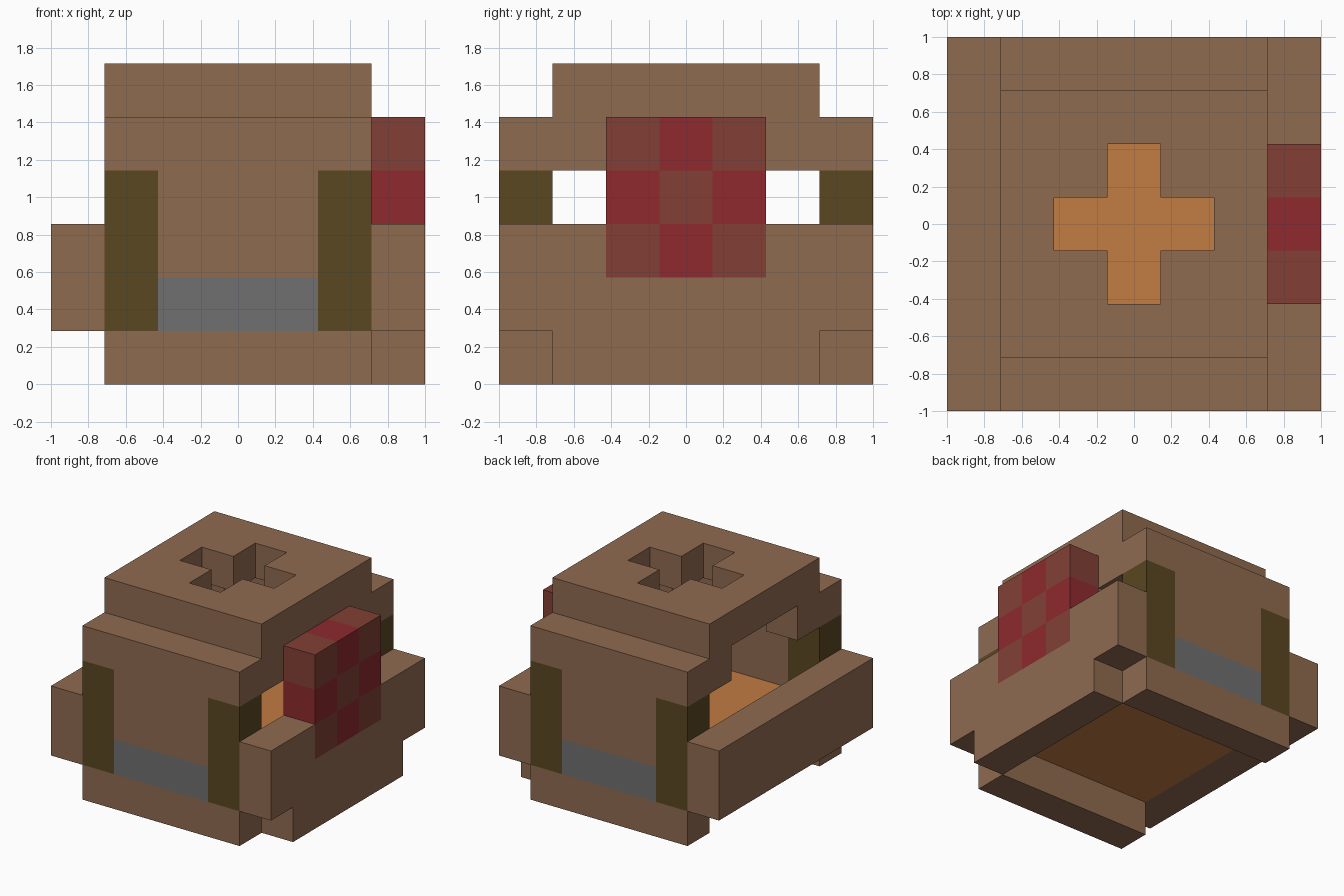
import bpy
import bmesh
from itertools import product
from mathutils import Vector

cube = bpy.data.objects.get("Cube")
if cube:
    bpy.data.objects.remove(cube, do_unlink=True)

UNIT = 2 / 7                       # edge of one block
ORIGIN = Vector((-1, -1, 0))


def material(name, hex_code):
    srgb = [int(hex_code[i:i + 2], 16) / 255 for i in (0, 2, 4)]
    color = [c / 12.92 if c < 0.04045 else ((c + 0.055) / 1.055) ** 2.4 for c in srgb] + [1]
    mat = bpy.data.materials.new(name)
    mat.use_nodes = True
    mat.diffuse_color = color
    mat.node_tree.nodes["Principled BSDF"].inputs["Base Color"].default_value = color
    return mat


brown = material("brown", "8F6B50")
olive = material("olive", "5A4722")
grey = material("grey", "707070")
orange = material("orange", "C27C42")
bright_red = material("bright red", "8E2A2E")
dull_red = material("dull red", "824036")


def box(x, y, z):
    """Block cells inside three half-open ranges."""
    return set(product(range(*x), range(*y), range(*z)))


parts = {}


def part(name, cells, mats, rule=lambda x, y, z: 0):
    parts[name] = (cells, mats, rule)


# Front and back walls: olive posts and a grey band between them
def wall_color(x, y, z):
    if x in (1, 5) and 1 <= z < 4:
        return 1
    return 2 if z == 1 else 0


for name, y in (("front_wall", 0), ("back_wall", 6)):
    part(name, box((1, 6), (y, y + 1), (0, 5)), [brown, olive, grey], wall_color)

# Checkered hatch, set into the top of the solid side wall
hatch = box((6, 7), (2, 5), (2, 5))
part("checkered_hatch", hatch, [dull_red, bright_red], lambda x, y, z: (y + z) % 2)

# Side walls: a beam on one side, a beam with a skirt on the other
part("side_beam", box((0, 1), (0, 7), (1, 3)), [brown])
part("side_wall", (box((6, 7), (0, 7), (1, 3)) | box((6, 7), (1, 6), (0, 1))) - hatch, [brown])

# Floor
part("floor", box((1, 6), (1, 6), (1, 2)), [orange])

# Roof with a cross-shaped opening
cross = box((2, 5), (3, 4), (5, 6)) | box((3, 4), (2, 5), (5, 6))
part("roof", box((1, 6), (1, 6), (5, 6)) - cross, [brown])

# Corner blocks under the roof
part("roof_corners", set(product((1, 5), (1, 5), (4,))), [brown])

solid = set().union(*(cells for cells, _, _ in parts.values()))


def build(name, cells, mats, rule):
    """Make the outer skin of a part, leaving out faces hidden between blocks."""
    bm = bmesh.new()
    for cell in sorted(cells):
        for axis, step in product(range(3), (-1, 1)):
            normal = Vector((0, 0, 0))
            normal[axis] = step
            if tuple(int(c + n) for c, n in zip(cell, normal)) in solid:
                continue
            u, v = Vector((0, 0, 0)), Vector((0, 0, 0))
            u[(axis + 1) % 3] = 0.5
            v[(axis + 2) % 3] = 0.5 * step
            mid = Vector(cell) + Vector((0.5, 0.5, 0.5)) + normal / 2
            corners = (mid - u - v, mid + u - v, mid + u + v, mid - u + v)
            face = bm.faces.new([bm.verts.new(ORIGIN + c * UNIT) for c in corners])
            face.material_index = rule(*cell)
    bmesh.ops.remove_doubles(bm, verts=bm.verts, dist=0.001)
    mesh = bpy.data.meshes.new(name)
    bm.to_mesh(mesh)
    bm.free()
    for mat in mats:
        mesh.materials.append(mat)
    bpy.context.collection.objects.link(bpy.data.objects.new(name, mesh))


for name, spec in parts.items():
    build(name, *spec)
